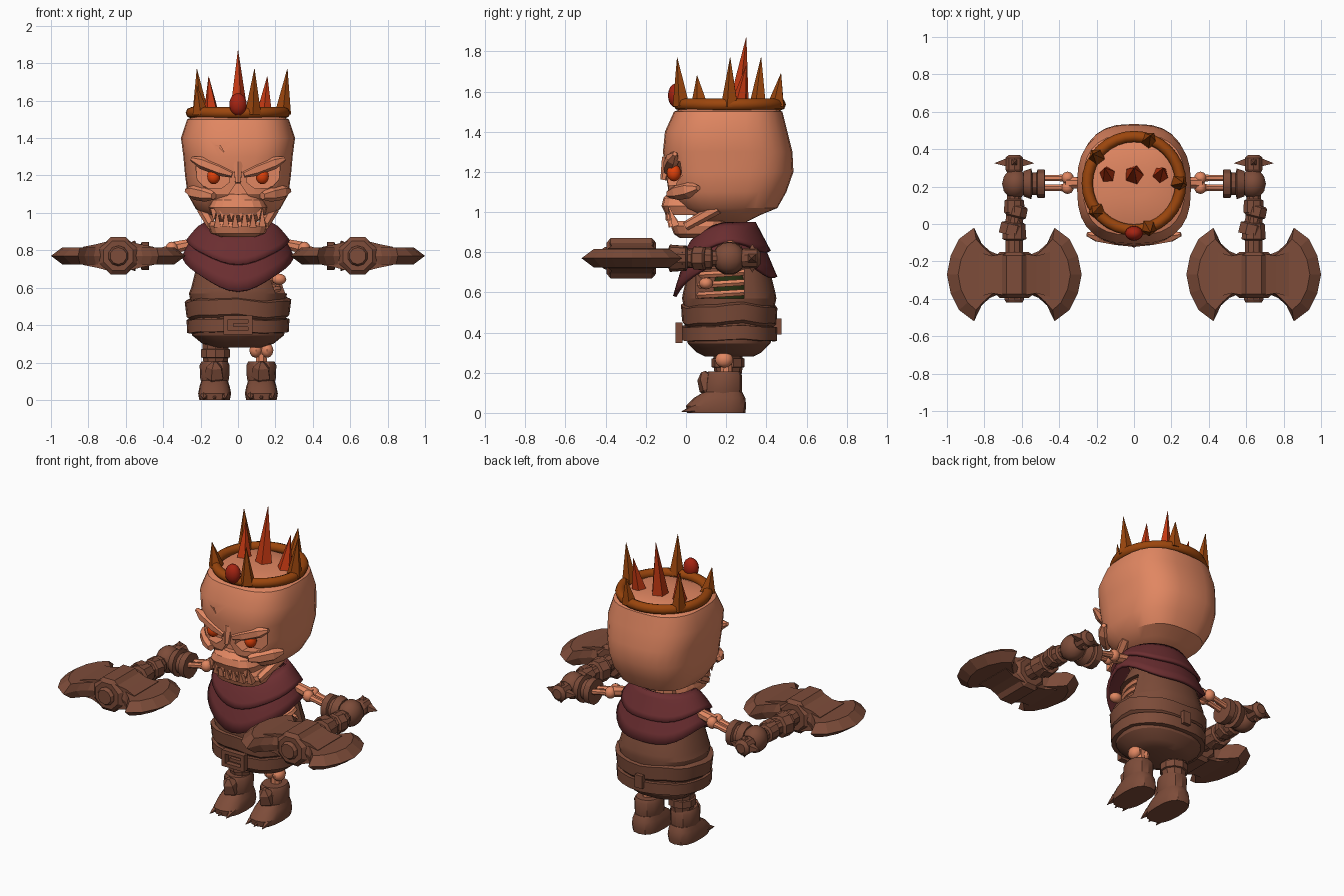
import bpy, bmesh, math
from mathutils import Vector

if "Cube" in bpy.data.objects:
    bpy.data.objects.remove(bpy.data.objects["Cube"])

def material(name, rgb):
    m = bpy.data.materials.new(name)
    m.diffuse_color = (*rgb, 1)
    m.use_nodes = True
    m.node_tree.nodes["Principled BSDF"].inputs["Base Color"].default_value = m.diffuse_color
    return m

BONE = material("bone", (0.75, 0.24, 0.12))
LEATHER = material("leather_brown", (0.205, 0.072, 0.041))
CLOTH = material("maroon_cloth", (0.147, 0.027, 0.030))
GOLD = material("burnt_orange", (0.33, 0.061, 0.004))
EYE = material("glowing_orange", (0.75, 0.053, 0.003))
RUBY = material("ruby", (0.38, 0.017, 0.006))
SHARD = material("red_shard", (0.55, 0.040, 0.006))
GREEN = material("dark_green", (0.020, 0.030, 0.006))

def finish(name, bm, mat, angle=30):
    bmesh.ops.recalc_face_normals(bm, faces=bm.faces)
    me = bpy.data.meshes.new(name)
    bm.to_mesh(me)
    bm.free()
    me.materials.append(mat)
    ob = bpy.data.objects.new(name, me)
    bpy.context.collection.objects.link(ob)
    smooth(ob, angle)
    return ob

def smooth(ob, angle=30):
    bpy.ops.object.select_all(action='DESELECT')
    bpy.context.view_layer.objects.active = ob
    ob.select_set(True)
    if angle:
        bpy.ops.object.shade_smooth_by_angle(angle=math.radians(angle))

def skin(bm, rings, cap=True):
    vs = [[bm.verts.new(p) for p in r] for r in rings]
    n = len(vs[0])
    for a, b in zip(vs, vs[1:]):
        for i in range(n):
            bm.faces.new((a[i], a[(i + 1) % n], b[(i + 1) % n], b[i]))
    if cap:
        bm.faces.new(vs[0])
        bm.faces.new(vs[-1])

def loft(name, rings, mat, angle=30, cap=True):
    bm = bmesh.new()
    skin(bm, rings, cap)
    return finish(name, bm, mat, angle)

def oval(z, w, yf, yb, n=24, e=2.0, cx=0, wave=0):
    pts = []
    for i in range(n):
        a = 2 * math.pi * i / n
        c, s = math.cos(a), math.sin(a)
        x = w * math.copysign(abs(c) ** (2 / e), c)
        y = (yf + yb) / 2 + (yb - yf) / 2 * math.copysign(abs(s) ** (2 / e), s)
        pts.append((cx + x, y, z + wave * math.sin(3 * a + 1) + wave * 0.6 * math.sin(7 * a)))
    return pts

def rod(name, a, b, profile, mat, n=8, angle=30):
    """Turned shape along a-b; profile holds (fraction, radius) pairs."""
    a, b = Vector(a), Vector(b)
    q = (b - a).to_track_quat('Z', 'Y')
    rings = [[a.lerp(b, t) + q @ Vector((r * math.cos(2 * math.pi * (i + .5) / n),
              r * math.sin(2 * math.pi * (i + .5) / n), 0)) for i in range(n)] for t, r in profile]
    return loft(name, rings, mat, angle)

def spike(name, a, b, r, mat, n=5):
    return rod(name, a, b, [(0, r), (1, 0.001)], mat, n, 0)

def ball(name, c, r, mat, seg=14):
    bm = bmesh.new()
    bmesh.ops.create_uvsphere(bm, u_segments=seg, v_segments=seg // 2 + 1, radius=1)
    for v in bm.verts:
        v.co = Vector(c) + Vector([v.co[i] * r[i] for i in range(3)])
    return finish(name, bm, mat, 40)

def box(name, c, d, mat):
    bm = bmesh.new()
    bmesh.ops.create_cube(bm, size=1)
    for v in bm.verts:
        v.co = Vector(c) + Vector([v.co[i] * d[i] for i in range(3)])
    return finish(name, bm, mat, 0)

def carve(ob, cutter):
    m = ob.modifiers.new("cut", 'BOOLEAN')
    m.operation, m.solver, m.object = 'DIFFERENCE', 'EXACT', cutter
    bpy.context.view_layer.objects.active = ob
    bpy.ops.object.modifier_apply(modifier=m.name)
    bpy.data.objects.remove(cutter)
    smooth(ob, 30)

# Skull with carved sockets, nose and forehead crack
levels = [(.95, .09, .12, .30), (.985, .17, .03, .37), (1.02, .225, -.03, .455), (1.10, .27, -.09, .50),
          (1.20, .283, -.10, .535), (1.30, .292, -.115, .53), (1.40, .305, -.105, .505),
          (1.50, .272, -.06, .48), (1.53, .2, .02, .42), (1.54, .08, .14, .3)]
skull = loft("skull", [oval(z, w, f, b, 28, 2.7) for z, w, f, b in levels], BONE)
socket = [(.225, 1.25), (.19, 1.265), (.05, 1.195), (.045, 1.165), (.09, 1.13), (.18, 1.135), (.22, 1.18)]
nose = [(0, 1.175), (.055, 1.09), (.02, 1.08), (0, 1.10), (-.02, 1.08), (-.055, 1.09)]
crack = [(-.13, 1.365), (-.10, 1.35), (-.075, 1.325), (-.095, 1.36)]
bm = bmesh.new()
for shape, depth in ((socket, -.015), ([(-x, z) for x, z in socket], -.015), (nose, -.05), (crack, -.095)):
    skin(bm, [[(x, y, z) for x, z in shape] for y in (-.3, depth)])
carve(skull, finish("face_cutter", bm, BONE, 0))

# Jaws and teeth
loft("upper_jaw", [oval(z, w, f, .2, 16, 3) for z, w, f in
     ((.985, .14, -.10), (1.03, .16, -.122), (1.07, .14, -.112), (1.10, .08, -.085))], BONE, 25)
loft("lower_jaw", [oval(z, w, f, .2, 16, 3) for z, w, f in
     ((.87, .09, -.03), (.89, .145, -.06), (.93, .16, -.075), (.955, .155, -.07))], BONE, 25)
for i, x in enumerate((-.13, -.085, -.035, .015, .06, .11)):
    y = -.09 + 1.6 * x * x
    spike("upper_tooth", (x, y, 1.02), (x, y - .01, .955), .024, BONE, 4)
    spike("lower_tooth", (x + .02, y + .02, .93), (x + .02, y - .015, 1.01 + .02 * (i % 2)), .026, BONE, 4)

# Eyes, brows and cheekbones
for s in (-1, 1):
    ball("eye", (s * .13, -.06, 1.195), (.036, .036, .042), EYE)
    rod("brow", (s * .03, -.095, 1.205), (s * .25, -.055, 1.29), [(0, .018), (.3, .034), (.75, .034), (1, .012)], BONE, 6, 0)
    rod("cheekbone", (s * .13, -.085, 1.09), (s * .275, .06, 1.12), [(0, .02), (.3, .04), (.7, .042), (1, .015)], BONE, 6, 0)
    rod("jaw_hinge", (s * .14, .0, .93), (s * .19, .16, 1.02), [(0, .025), (1, .03)], BONE, 6, 0)
rod("nose_bridge", (0, -.09, 1.27), (0, -.112, 1.16), [(0, .03), (1, .016)], BONE, 6, 0)

# Crown with spikes, shards and front gem
bpy.ops.mesh.primitive_torus_add(major_segments=32, minor_segments=8, major_radius=.25,
                                 minor_radius=.03, location=(0, .218, 1.535))
crown = bpy.context.object
crown.name = "crown_band"
crown.data.materials.append(GOLD)
smooth(crown, 50)
for x, y, h in ((-.20, .36, 1.77), (.08, .45, 1.69), (.24, .22, 1.77), (.08, -.02, 1.77), (-.20, .07, 1.68)):
    tip = (x * 1.1, .22 + (y - .22) * 1.1, h)
    spike("crown_spike", (x, y, 1.53), tip, .046, GOLD)
for x, h, r in ((-.14, 1.73, .048), (0, 1.87, .056), (.14, 1.73, .048)):
    spike("crown_shard", (x, .26, 1.51), (x * 1.12, .30, h), r, SHARD)
ball("crown_gem", (0, -.05, 1.58), (.048, .04, .06), RUBY)

# Scarf in two draped layers
def drape(t, grow, fall):
    pts = []
    for i in range(36):
        a = 2 * math.pi * i / 36
        c, s = math.cos(a), math.sin(a)
        f, b = max(0, -s) ** 1.6, max(0, s) ** 1.6
        w = (.17 + .13 * t ** .7) * grow
        yf, yb = .06 - .125 * t ** .7, .34 + .115 * t
        y = (yf + yb) / 2 + (yb - yf) / 2 * s * grow
        pts.append((w * c, y, .95 - .06 * f - fall * (.18 * t + .12 * t * f + .10 * t * b) + .008 * math.sin(5 * a) * t))
    return pts
for name, grow, fall, end in (("scarf", 1.0, 1, 1), ("scarf_fold", 1.05, .85, .62)):
    ob = loft(name, [drape(end * k / 5, grow, fall) for k in range(6)], CLOTH, 40, False)
    ob.modifiers.new("thickness", 'SOLIDIFY').thickness = .018

# Tunic, chest opening and belt
def body(name, rows, wave=0, mat=LEATHER):
    return loft(name, [oval(z, w, .215 - d, .215 + d, 24, 2.3, 0, wave) for z, w, d in rows], mat, 25)
body("tunic_skirt", [(.28, .13, .12), (.30, .19, .16), (.345, .245, .205), (.40, .262, .225), (.46, .255, .22)])
body("tunic_waist", [(.43, .25, .215), (.45, .275, .235), (.53, .285, .24), (.545, .25, .21)], .008)
chest = body("tunic_chest", [(.50, .25, .22), (.57, .262, .235), (.60, .25, .23), (.72, .22, .20), (.86, .15, .13)])
carve(chest, box("chest_cutter", (.26, .17, .645), (.24, .24, .15), LEATHER))
body("chest_core", [(.55, .165, .12), (.64, .17, .125), (.73, .15, .11)], 0, GREEN)
body("belt", [(.36, .25, .22), (.362, .272, .238), (.43, .275, .24), (.432, .25, .22)], .004)
for x in (-.065, .065):
    box("buckle_side", (x, -.035, .40), (.025, .035, .10), LEATHER)
for z in (.36, .44):
    box("buckle_bar", (0, -.035, z), (.15, .035, .022), LEATHER)
box("buckle_tongue", (.02, -.032, .40), (.09, .03, .02), LEATHER)
box("belt_loop", (0, .455, .43), (.05, .04, .08), LEATHER)

# Ribs showing through the opening
for k, z in enumerate((.595, .645, .695)):
    rings = []
    for j in range(9):
        a = math.radians(-65 + 14 * j)
        rings.append([((.215 - .01 * k + .02 * math.cos(u)) * math.cos(a),
                       .215 + (.185 + .02 * math.cos(u)) * math.sin(a),
                       z + .018 * math.sin(u) + .012 * math.sin(a)) for u in (math.pi * m / 3 for m in range(6))])
    loft("rib", rings, BONE)
ball("rib_end", (.22, .10, .645), (.04, .035, .03), BONE, 10)
rod("neck", (0, .2, .8), (0, .2, 1.0), [(0, .07), (1, .07)], BONE)

# Legs and boots
for s in (-1, 1):
    x = s * .125
    loft("boot_foot", [oval(z, w, f, b, 16, 2.6, x) for z, w, f, b in
         ((0, .082, .005, .295), (.035, .088, .0, .30), (.075, .08, .04, .295), (.105, .07, .09, .28))], LEATHER)
    loft("boot_shaft", [oval(z, w, f, b, 12, 2.2, x) for z, w, f, b in
         ((.08, .068, .09, .275), (.12, .078, .09, .28), (.185, .08, .10, .28), (.205, .07, .11, .27))], LEATHER)
    rod("boot_flap", (x, .13, .09), (x, .085, .205), [(0, .035), (.3, .055), (.75, .045), (1, .012)], LEATHER, 5, 0)
    for dx in (-.052, 0, .052):
        spike("toe_claw", (x + dx, .05, .025), (x + dx * 1.1, -.022, .006), .026, LEATHER, 5)
rod("trouser_leg", (-.12, .21, .18), (-.12, .21, .33), [(0, .065), (.3, .072), (.32, .082), (.6, .082), (.62, .072), (1, .075)], LEATHER, 10)
rod("shin_bone", (.125, .20, .15), (.125, .20, .34), [(0, .035), (.5, .03), (1, .04)], BONE)
for dx in (-.03, .03):
    ball("knee_joint", (.125 + dx, .19, .265), (.036, .045, .04), BONE, 10)

# Arms, gauntlets and double axes
blade_edge = [(.07, .10), (.13, .125), (.18, .17), (.215, .25), (.295, .19), (.34, .10), (.36, 0)]
blade_flat = [(.07, .09), (.12, .105), (.165, .145), (.205, .19), (.25, .15), (.285, .08), (.30, 0)]
full = lambda half: half + [(x, -y) for x, y in half[-2::-1]]
for s in (-1, 1):
    X, Y, Z = s * .64, -.27, .77
    for dy in (-.026, .026):
        rod("forearm_bone", (s * .35, .22 + dy, .81), (s * .52, .22 + dy, .775), [(0, .026), (.3, .018), (.8, .018), (1, .026)], BONE)
        ball("elbow_joint", (s * .355, .22 + dy, .81), (.034, .034, .036), BONE, 10)
    rod("upper_arm_bone", (s * .18, .22, .85), (s * .36, .22, .81), [(0, .045), (.4, .03), (1, .035)], BONE)
    rod("gauntlet", (s * .475, .215, Z), (s * .59, .215, Z), [(0, .06), (.02, .078), (.35, .078), (.4, .062), (.6, .062), (.65, .085), (1, .07)], LEATHER, 12)
    ball("fist", (s * .635, .215, Z), (.072, .082, .08), LEATHER, 12)
    rod("axe_handle", (X, .37, Z), (X, -.42, Z), [(0, .03), (.02, .05), (.10, .05), (.12, .04), (.30, .04), (.31, .055),
        (.39, .058), (.40, .045), (.46, .05), (.47, .062), (.57, .068), (.58, .048), (.98, .055), (1, .045)], LEATHER, 10)
    rod("handle_wrap", (X + .02, .10, Z), (X - .02, -.06, Z), [(0, .05), (.05, .06), (.35, .062), (.4, .05), (.6, .05), (.65, .07), (1, .07)], LEATHER, 8, 0)
    for d in (-1, 1):
        spike("pommel_spike", (X + d * .03, .33, Z), (X + d * .105, .325, Z), .036, LEATHER, 4)
        spike("pommel_stud", (X, .33, Z + d * .03), (X, .33, Z + d * .07), .034, LEATHER, 4)
        rings = [[(X + d * x, Y + y, Z + h) for x, y in full(o)]
                 for o, h in ((blade_flat, -.045), (blade_edge, 0), (blade_flat, .045))]
        loft("axe_blade", rings, LEATHER, 0)
        # Wedge neck between hub and blade
        loft("axe_neck", [[(X + d * x, Y + y * w, Z + z * h) for y, z in ((-1, -1), (1, -1), (1, 1), (-1, 1))]
             for x, w, h in ((.03, .115, .085), (.12, .10, .062), (.19, .12, .048))], LEATHER, 0)
    rod("axe_hub", (X, -.15, Z), (X, -.395, Z), [(0, .085), (.08, .108), (.92, .108), (1, .085)], LEATHER, 8, 0)
